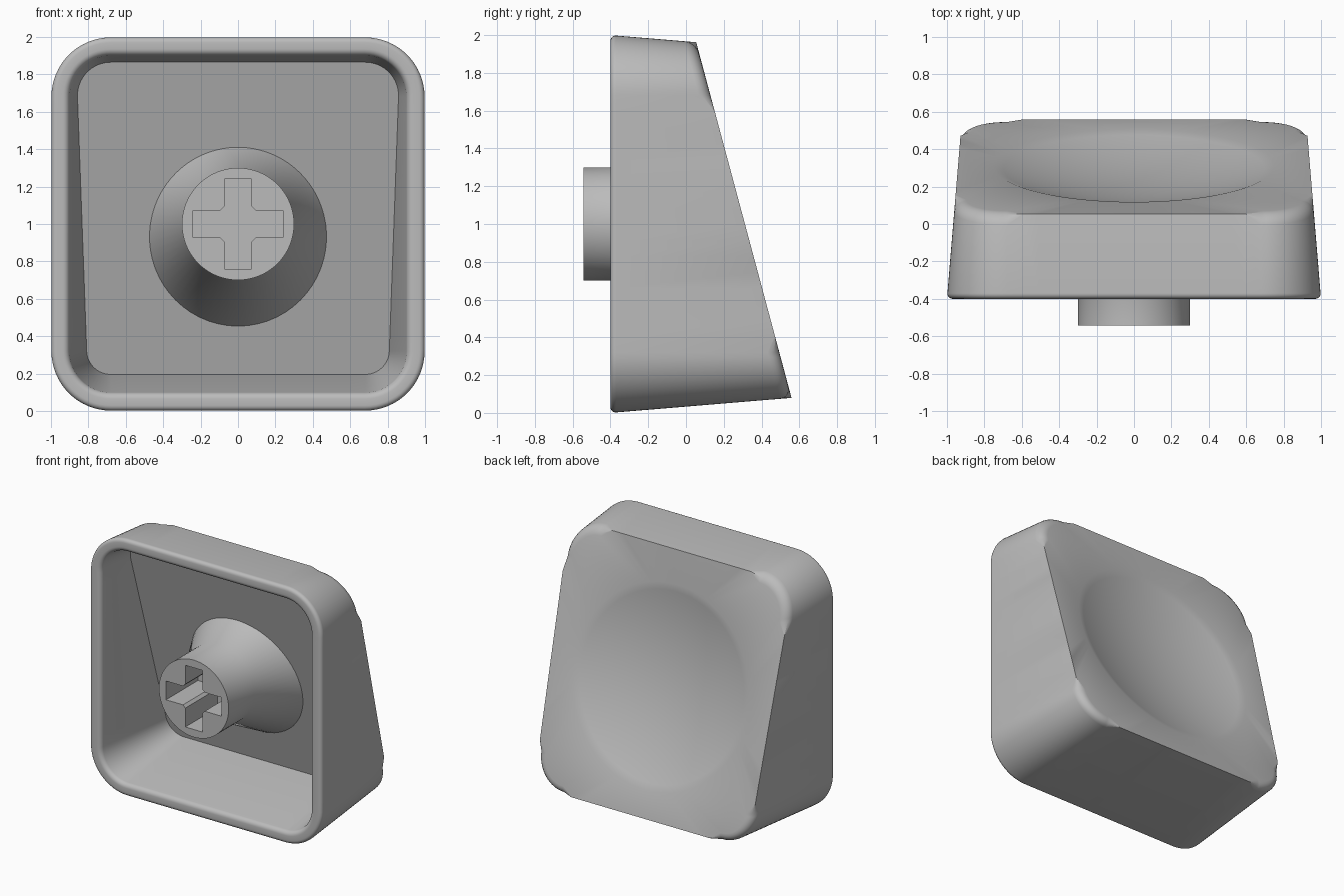
import bpy, bmesh
from math import sin, cos, pi, atan
from mathutils import Vector

old = bpy.data.objects.get("Cube")
if old:
    bpy.data.objects.remove(old, do_unlink=True)

FRONT = -0.4      # plane of the open rim
SLOPE = 0.268     # lean of the back face
CORNER = 0.68     # centre of the corner arcs
SIDE, ARC = 8, 16  # points on half a side and on a corner
TILT = atan(SLOPE)

grey = bpy.data.materials.new("plain_grey")
grey.use_nodes = True
grey.diffuse_color = (0.5, 0.5, 0.5, 1)
grey.node_tree.nodes["Principled BSDF"].inputs["Base Color"].default_value = grey.diffuse_color


def back(z, offset=0.0):
    return 0.312 - offset - SLOPE * (z - 1)


def outline(inset):
    """Directions and corner data of a rounded square, as (x, z) points."""
    r = 1 - CORNER - inset
    quarter = [(CORNER + r, CORNER * i / SIDE) for i in range(SIDE)]
    quarter += [(CORNER + r * cos(pi / 2 * i / ARC), CORNER + r * sin(pi / 2 * i / ARC))
                for i in range(ARC + 1)]
    quarter += [(CORNER * (1 - i / SIDE), CORNER + r) for i in range(1, SIDE)]
    pts = []
    for _ in range(4):
        pts += quarter
        quarter = [(-b, a) for a, b in quarter]
    return pts


def slanted(inset, taper, offset):
    """Rounded square drawn in along its taper until it meets the leaning plane."""
    ring = []
    for i in range(len(outline(inset))):
        y = 0.0
        for _ in range(4):
            x, z = outline(inset + taper * (y - FRONT))[i]
            y = back(1 + z, offset)
        ring.append((x, y, 1 + z))
    return ring


def add_ring(bm, pts):
    return [bm.verts.new(p) for p in pts]


def bridge(bm, a, b):
    n = len(a)
    for i in range(n):
        bm.faces.new((a[i], a[(i + 1) % n], b[(i + 1) % n], b[i]))


def loop_edges(bm, ring):
    return [bm.edges.get((ring[i - 1], ring[i])) for i in range(len(ring))]


def round_loop(bm, edges, width, segments=5):
    bmesh.ops.bevel(bm, geom=edges, offset=width, segments=segments,
                    profile=0.5, affect='EDGES', clamp_overlap=True)


def finish(bm, name):
    bmesh.ops.recalc_face_normals(bm, faces=bm.faces)
    mesh = bpy.data.meshes.new(name)
    bm.to_mesh(mesh)
    bm.free()
    obj = bpy.data.objects.new(name, mesh)
    bpy.context.collection.objects.link(obj)
    mesh.materials.append(grey)
    return obj


def activate(obj):
    bpy.ops.object.select_all(action='DESELECT')
    obj.select_set(True)
    bpy.context.view_layer.objects.active = obj


# Hollow shell: inner wall, rim, outer wall, then the dished back
bm = bmesh.new()
inner_back = add_ring(bm, slanted(0.1, 0.135, 0.22))
inner_rim = add_ring(bm, [(x, FRONT, 1 + z) for x, z in outline(0.095)])
outer_rim = add_ring(bm, [(x, FRONT, 1 + z) for x, z in outline(0)])
outer_back = add_ring(bm, slanted(0, 0.083, 0))
bm.faces.new(inner_back)
bridge(bm, inner_back, inner_rim)
bridge(bm, inner_rim, outer_rim)
bridge(bm, outer_rim, outer_back)

# Shallow round dish sunk along the normal of the back
DISH, DEPTH, STEPS = 0.75, 0.12, 14
count = len(outer_back)
normal = Vector((0, cos(TILT), sin(TILT)))
across, up = Vector((1, 0, 0)), Vector((0, -sin(TILT), cos(TILT)))
centre = Vector((0, back(1), 1))
previous = outer_back
for s in range(STEPS, 0, -1):
    f = s / STEPS
    ring = add_ring(bm, [centre + (across * cos(2 * pi * i / count) + up * sin(2 * pi * i / count)) * DISH * f
                         - normal * DEPTH * (1 - f * f) for i in range(count)])
    bridge(bm, previous, ring)
    previous = ring
middle = bm.verts.new(centre - normal * DEPTH)
for i in range(count):
    bm.faces.new((previous[i - 1], previous[i], middle))

rim_edges = loop_edges(bm, inner_rim) + loop_edges(bm, outer_rim)
back_edges = loop_edges(bm, outer_back)
round_loop(bm, back_edges, 0.06)
round_loop(bm, [e for e in rim_edges if e.is_valid], 0.03)
shell = finish(bm, "shell")

# Stem: round post flaring into a cone that meets the leaning inner wall
POST, FLARE, START, SEGS = 0.3, 0.53, -0.226, 64
angles = [2 * pi * i / SEGS for i in range(SEGS)]


def flare_point(a):
    y = 0.0
    for _ in range(20):
        r = POST + FLARE * (y - START)
        y = back(1 + r * sin(a), 0.21)
    return (r * cos(a), y, 1 + r * sin(a))


bm = bmesh.new()
tip = add_ring(bm, [(POST * cos(a), -0.543, 1 + POST * sin(a)) for a in angles])
neck = add_ring(bm, [(POST * cos(a), START, 1 + POST * sin(a)) for a in angles])
base = add_ring(bm, [flare_point(a) for a in angles])
bm.faces.new(tip)
bridge(bm, tip, neck)
bridge(bm, neck, base)
bm.faces.new(base)
round_loop(bm, loop_edges(bm, tip), 0.02, 3)
stem = finish(bm, "stem")

# Cross-shaped socket cut into the stem
ARM, HALF = 0.24, 0.073
corner = [(ARM, -HALF), (ARM, HALF), (HALF + 0.02, HALF), (HALF, HALF + 0.02)]
cross = []
for _ in range(4):
    cross += corner
    corner = [(-b, a) for a, b in corner]
bm = bmesh.new()
near = add_ring(bm, [(x, -0.7, 1 + z) for x, z in cross])
far = add_ring(bm, [(x, -0.15, 1 + z) for x, z in cross])
bm.faces.new(near)
bridge(bm, near, far)
bm.faces.new(far)
cutter = finish(bm, "socket_cutter")
cutter.hide_render = True

cut = stem.modifiers.new("socket", 'BOOLEAN')
cut.operation = 'DIFFERENCE'
cut.solver = 'EXACT'
cut.object = cutter
activate(stem)
bpy.ops.object.modifier_apply(modifier=cut.name)
bpy.data.objects.remove(cutter, do_unlink=True)

for obj in (shell, stem):
    activate(obj)
    bpy.ops.object.shade_smooth_by_angle(angle=pi / 6)
